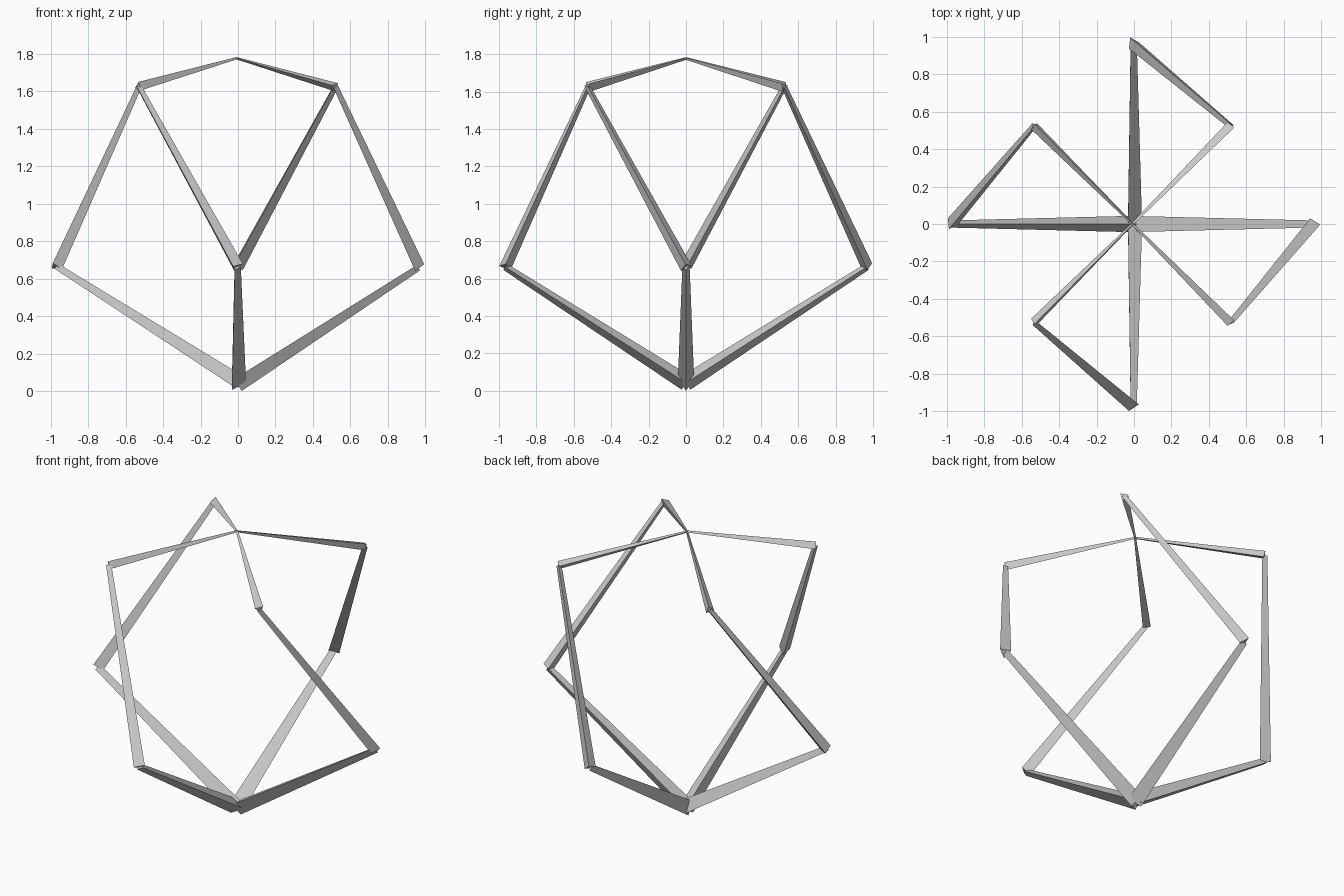
import bpy, bmesh
from math import pi
from mathutils import Vector, Matrix

if "Cube" in bpy.data.objects:
    bpy.data.objects.remove(bpy.data.objects["Cube"])

# Joints of one arm (clockwise twist seen from above)
SPINE = [(0, 0, 0.043), (0.967, 0, 0.663), (0.525, -0.525, 1.625), (0, 0, 1.777)]
# Start and end radius of each tapered three-sided strut
RADII = [(0.05, 0.022), (0.037, 0.017), (0.027, 0.007)]
OFFSET = Vector((-0.007, 0, 0))


def add_strut(bm, a, b, r1, r2):
    d = b - a
    turn = Vector((0, 0, 1)).rotation_difference(d).to_matrix().to_4x4()
    spin = Matrix.Rotation(-pi / 2, 4, 'Z')  # first corner towards +x
    ring = bmesh.ops.create_cone(bm, cap_ends=True, segments=3, radius1=r1,
                                 radius2=r2, depth=d.length)["verts"]
    bmesh.ops.transform(bm, verts=ring, matrix=Matrix.Translation((a + b) / 2) @ turn @ spin)


def make_arm(name, angle):
    rot = Matrix.Rotation(angle, 3, 'Z')
    pts = [rot @ Vector(p) + OFFSET for p in SPINE]
    bm = bmesh.new()
    for a, b, (r1, r2) in zip(pts, pts[1:], RADII):
        add_strut(bm, a, b, r1, r2)
    mesh = bpy.data.meshes.new(name)
    bm.to_mesh(mesh)
    bm.free()
    bpy.context.collection.objects.link(bpy.data.objects.new(name, mesh))


# Four arms around the vertical axis
for i, side in enumerate(("right", "back", "left", "front")):
    make_arm(side + "_arm", i * pi / 2)
